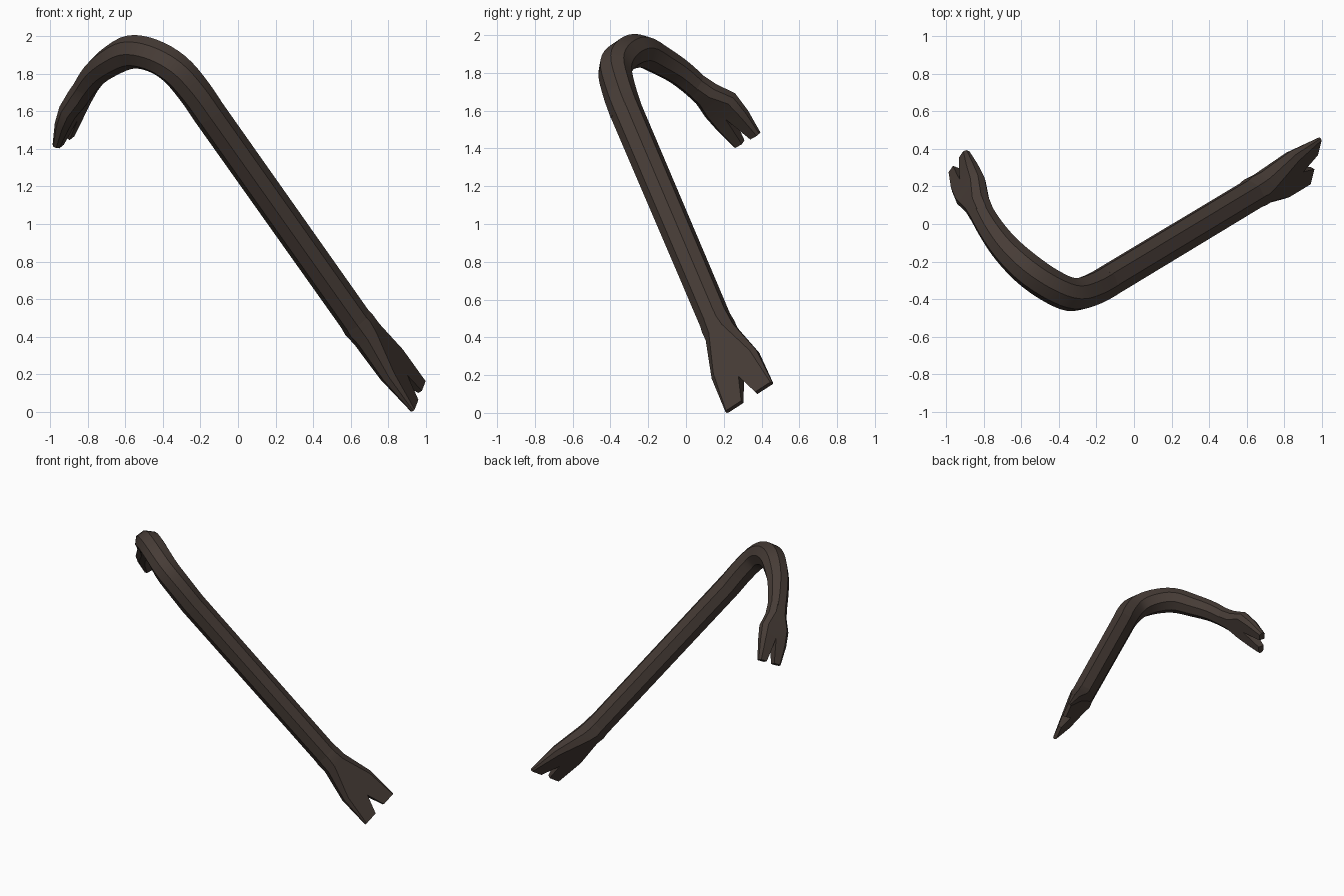
import bpy, bmesh
from mathutils import Vector

if "Cube" in bpy.data.objects:
    bpy.data.objects.remove(bpy.data.objects["Cube"])

steel = bpy.data.materials.new("dark brown steel")
steel.diffuse_color = (0.062, 0.045, 0.037, 1)
steel.use_nodes = True
steel.node_tree.nodes["Principled BSDF"].inputs["Base Color"].default_value = steel.diffuse_color

PRY_SIDE = Vector((0.22, 0.83, 0.51)).normalized()    # width direction of the flat claw
HOOK_SIDE = Vector((0.55, 0.66, 0.52)).normalized()   # width direction of the hooked claw


def frame(tangent, side):
    t = tangent.normalized()
    w = (side - t * side.dot(t)).normalized()
    return t, w, t.cross(w)


def mesh_object(name, bm):
    bmesh.ops.recalc_face_normals(bm, faces=bm.faces)
    me = bpy.data.meshes.new(name)
    bm.to_mesh(me)
    bm.free()
    ob = bpy.data.objects.new(name, me)
    bpy.context.collection.objects.link(ob)
    me.materials.append(steel)
    return ob


def loft(name, stations, side_a, side_b):
    """Capped loft of bevelled-rectangle rings; station = x, y, z, half width, half thickness."""
    bm = bmesh.new()
    rings, n = [], len(stations)
    pts = [Vector(s[:3]) for s in stations]
    for i, s in enumerate(stations):
        tangent = pts[min(i + 1, n - 1)] - pts[max(i - 1, 0)]
        t, w, u = frame(tangent, side_a.lerp(side_b, i / (n - 1)))
        hw, ht = s[3], s[4]
        k = 0.586 * min(hw, ht)
        a, b = hw - k, ht - k
        outline = [(hw, -b), (hw, b), (a, ht), (-a, ht), (-hw, b), (-hw, -b), (-a, -ht), (a, -ht)]
        rings.append([bm.verts.new(pts[i] + w * p + u * q) for p, q in outline])
    for r0, r1 in zip(rings, rings[1:]):
        for j in range(8):
            k = (j + 1) % 8
            bm.faces.new((r0[j], r0[k], r1[k], r1[j]))
    bm.faces.new(rings[0])
    bm.faces.new(rings[-1])
    return mesh_object(name, bm)


def smooth_stations(st, steps=4):
    """Catmull-Rom interpolation of stations."""
    out = []
    for i in range(len(st) - 1):
        p = [st[max(i - 1, 0)], st[i], st[i + 1], st[min(i + 2, len(st) - 1)]]
        for k in range(steps):
            t = k / steps
            out.append([0.5 * (2 * b + (c - a) * t + (2 * a - 5 * b + 4 * c - d) * t * t
                               + (3 * b - a - 3 * c + d) * t ** 3) for a, b, c, d in zip(*p)])
    return out + [list(st[-1])]


def cut_notch(claw, stations, side, length, width):
    """Cut a V between the two prongs."""
    tip, prev = Vector(stations[-1][:3]), Vector(stations[-2][:3])
    t, w, u = frame(tip - prev, side)
    apex, far, half = tip - t * length, tip + t * length, width
    bm = bmesh.new()
    ends = [[bm.verts.new(p + u * h) for p in (apex, far + w * half, far - w * half)] for h in (-0.2, 0.2)]
    bm.faces.new(ends[0])
    bm.faces.new(ends[1])
    for j in range(3):
        k = (j + 1) % 3
        bm.faces.new((ends[0][j], ends[0][k], ends[1][k], ends[1][j]))
    cutter = mesh_object("notch_cutter", bm)
    cutter.hide_render = True
    mod = claw.modifiers.new("notch", 'BOOLEAN')
    mod.operation, mod.solver, mod.object = 'DIFFERENCE', 'EXACT', cutter
    bpy.context.view_layer.objects.active = claw
    bpy.ops.object.modifier_apply(modifier=mod.name)
    bpy.data.objects.remove(cutter)


# Straight shaft
shaft_st = [(0.65, 0.17, 0.455, 0.080, 0.080), (-0.16, -0.318, 1.60, 0.082, 0.082)]
shaft = loft("shaft", shaft_st, PRY_SIDE, PRY_SIDE)

# Curved neck of the hook
bend_st = smooth_stations([
    (-0.15, -0.313, 1.585, 0.082, 0.082),
    (-0.235, -0.355, 1.71, 0.083, 0.083),
    (-0.335, -0.375, 1.825, 0.084, 0.084),
    (-0.45, -0.325, 1.895, 0.084, 0.084),
    (-0.57, -0.24, 1.916, 0.083, 0.083),
    (-0.68, -0.135, 1.865, 0.075, 0.075),
    (-0.76, -0.03, 1.80, 0.068, 0.066),
    (-0.82, 0.07, 1.715, 0.064, 0.058)])
bend = loft("hook_bend", bend_st, PRY_SIDE, HOOK_SIDE)

# Flat pry claw at the bottom, with the swollen collar where it leaves the shaft
pry_st = [(0.615, 0.150, 0.505, 0.078, 0.078), (0.645, 0.168, 0.462, 0.084, 0.085),
          (0.685, 0.190, 0.415, 0.086, 0.076), (0.82, 0.262, 0.250, 0.143, 0.045),
          (0.96, 0.335, 0.082, 0.150, 0.013)]
pry = loft("pry_claw", pry_st, PRY_SIDE, PRY_SIDE)
cut_notch(pry, pry_st, PRY_SIDE, 0.135, 0.09)

# Forked claw at the end of the hook
hook_st = [(-0.80, 0.035, 1.745, 0.064, 0.058), (-0.835, 0.105, 1.690, 0.072, 0.060),
           (-0.870, 0.180, 1.630, 0.106, 0.052), (-0.900, 0.245, 1.550, 0.104, 0.042),
           (-0.930, 0.325, 1.445, 0.088, 0.022)]
hook = loft("hook_claw", hook_st, HOOK_SIDE, HOOK_SIDE)
cut_notch(hook, hook_st, HOOK_SIDE, 0.17, 0.06)

for ob in (shaft, bend, pry, hook):
    bpy.ops.object.select_all(action='DESELECT')
    ob.select_set(True)
    bpy.context.view_layer.objects.active = ob
    bpy.ops.object.shade_smooth_by_angle(angle=0.6)
